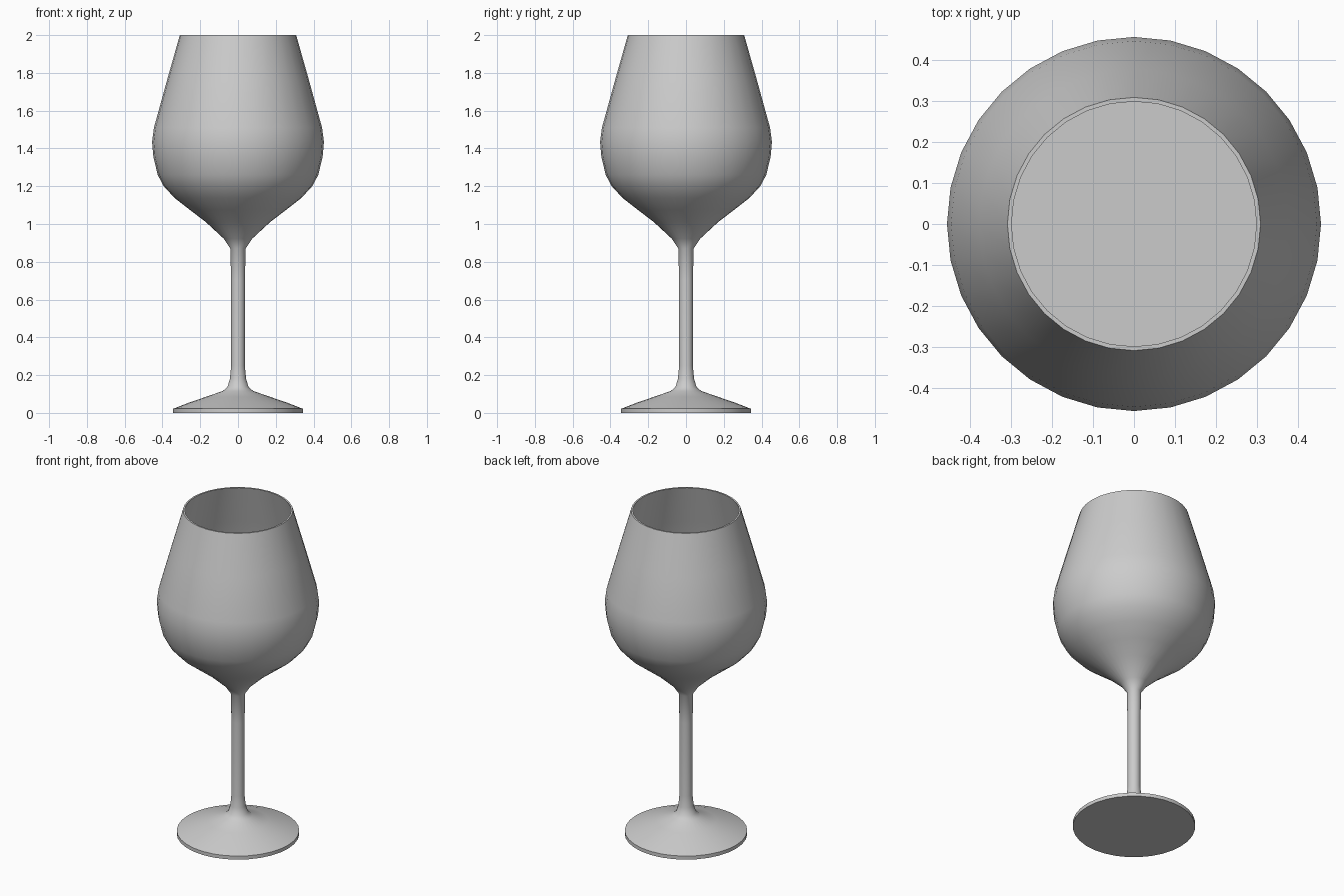
import bpy, bmesh, math

if "Cube" in bpy.data.objects:
    bpy.data.objects.remove(bpy.data.objects["Cube"])

SIDES = 32


def lathe(name, profile):
    """Revolve (radius, height) points around z; zero radius makes a pole."""
    bm = bmesh.new()
    rings = []
    for r, z in profile:
        if r == 0:
            rings.append([bm.verts.new((0, 0, z))] * SIDES)
        else:
            rings.append([bm.verts.new((r * math.cos(2 * math.pi * i / SIDES),
                                        r * math.sin(2 * math.pi * i / SIDES), z))
                          for i in range(SIDES)])
    for a, b in zip(rings, rings[1:]):
        for i in range(SIDES):
            j = (i + 1) % SIDES
            bm.faces.new(dict.fromkeys((a[i], a[j], b[j], b[i])))
    bmesh.ops.recalc_face_normals(bm, faces=bm.faces)
    mesh = bpy.data.meshes.new(name)
    bm.to_mesh(mesh)
    bm.free()
    ob = bpy.data.objects.new(name, mesh)
    bpy.context.collection.objects.link(ob)
    bpy.ops.object.select_all(action='DESELECT')
    bpy.context.view_layer.objects.active = ob
    ob.select_set(True)
    bpy.ops.object.shade_smooth_by_angle(angle=math.radians(35))
    return ob


# Foot and stem, flaring up to the bowl
foot_stem = [(0, 0), (0.343, 0), (0.343, 0.022), (0.26, 0.054), (0.17, 0.085),
             (0.08, 0.116), (0.056, 0.137), (0.043, 0.18), (0.036, 0.25),
             (0.037, 0.7), (0.04, 0.87)]

# Outside of the bowl
outer = [(0.075, 0.922), (0.17, 1.01), (0.255, 1.075), (0.335, 1.137),
         (0.393, 1.2), (0.425, 1.26), (0.448, 1.355), (0.455, 1.435),
         (0.445, 1.51), (0.376, 1.76), (0.308, 2.0)]

# Inside of the bowl, a thin wall in from the outside
inner = [(0.298, 2.0), (0.366, 1.76), (0.435, 1.508), (0.445, 1.435),
         (0.438, 1.358), (0.416, 1.265), (0.385, 1.208), (0.329, 1.147),
         (0.249, 1.086), (0.164, 1.022), (0.07, 0.935), (0, 0.91)]

lathe("wine_glass", foot_stem + outer + inner)

# Drink filling the lower bowl, with a flat top
drink = [(0, 1.435), (0.444, 1.435)] + [(max(r - 0.001, 0), z + 0.001)
                                        for r, z in inner[4:]]
lathe("drink", drink)
